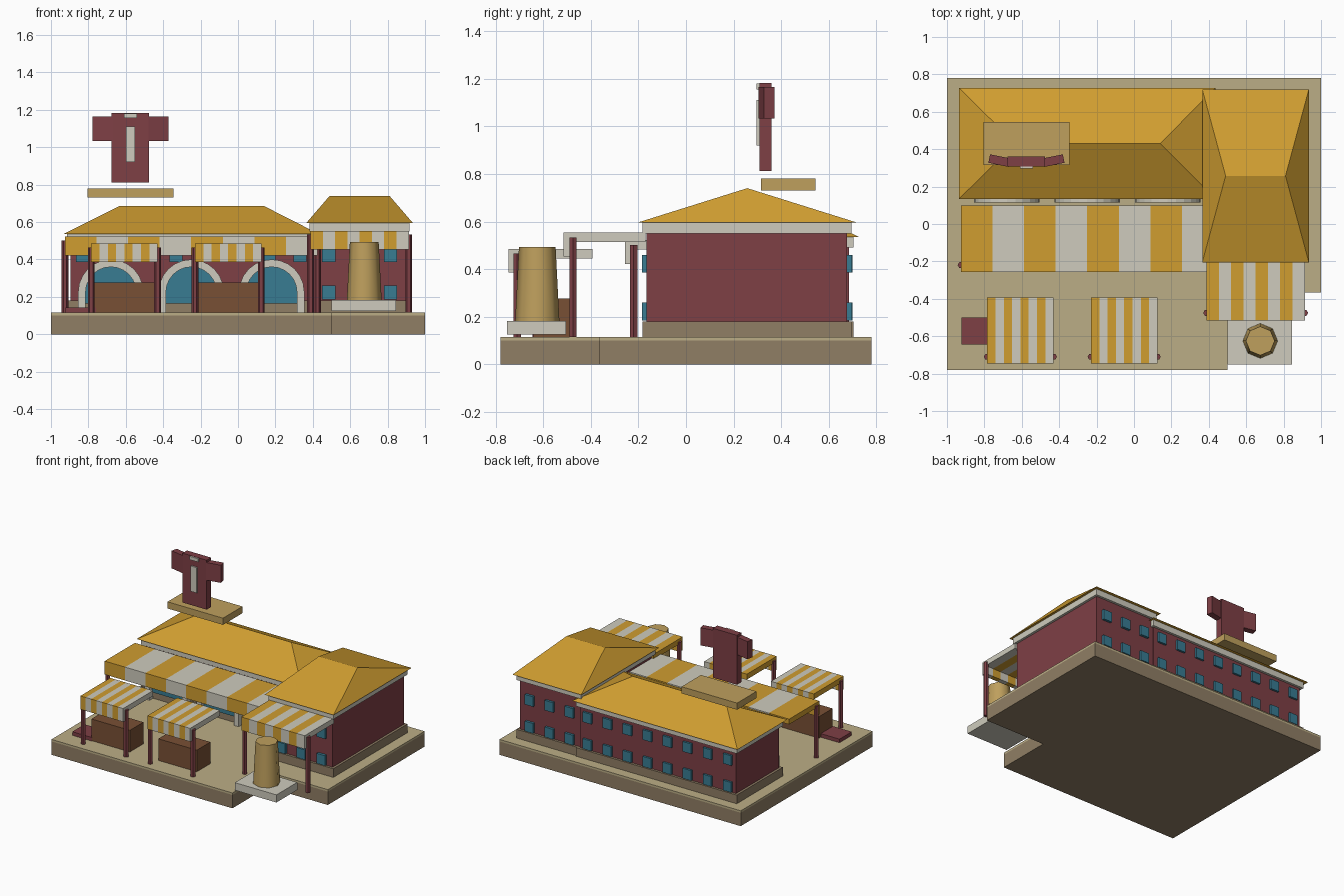
import bpy, bmesh, math
from mathutils import Matrix, Vector

if "Cube" in bpy.data.objects:
    bpy.data.objects.remove(bpy.data.objects["Cube"])

COLOURS = {
    "gold": (0.63, 0.34, 0.03), "cream": (0.62, 0.60, 0.51), "maroon": (0.21, 0.05, 0.06),
    "teal": (0.04, 0.20, 0.29), "paving": (0.50, 0.42, 0.24), "stone": (0.28, 0.21, 0.13),
    "wood": (0.19, 0.08, 0.035), "sand": (0.52, 0.35, 0.11),
}
MATS = {}
for key, c in COLOURS.items():
    MATS[key] = bpy.data.materials.new(key)
    MATS[key].diffuse_color = (*c, 1)


def finish(name, bm, *mats):
    bmesh.ops.recalc_face_normals(bm, faces=bm.faces)
    me = bpy.data.meshes.new(name)
    bm.to_mesh(me)
    bm.free()
    for m in mats:
        me.materials.append(MATS[m])
    ob = bpy.data.objects.new(name, me)
    bpy.context.collection.objects.link(ob)
    return ob


def box(name, mat, x, y, z, turn=0):
    """Box from three (min, max) ranges, optionally turned about its own z axis."""
    mid = Vector([(a + b) / 2 for a, b in (x, y, z)])
    size = [b - a for a, b in (x, y, z)]
    bm = bmesh.new()
    bmesh.ops.create_cube(bm, size=1, matrix=Matrix.Translation(mid)
                          @ Matrix.Rotation(turn, 4, "Z") @ Matrix.Diagonal((*size, 1)))
    return finish(name, bm, mat)


def extrude(name, mat, pts, vec):
    """Closed outline of 3D points swept along a vector."""
    bm = bmesh.new()
    f = bm.faces.new([bm.verts.new(p) for p in pts])
    r = bmesh.ops.extrude_face_region(bm, geom=[f])
    bmesh.ops.translate(bm, vec=vec, verts=[v for v in r["geom"] if isinstance(v, bmesh.types.BMVert)])
    if f.is_valid and all(len(e.link_faces) == 1 for e in f.edges):
        bm.faces.new(list(f.verts))
    return finish(name, bm, mat)


def cone(name, mat, sides, r1, r2, x, y, z, turn=0):
    bm = bmesh.new()
    bmesh.ops.create_cone(bm, cap_ends=True, segments=sides, radius1=r1, radius2=r2, depth=z[1] - z[0],
                          matrix=Matrix.Translation((x, y, sum(z) / 2)) @ Matrix.Rotation(turn, 4, "Z"))
    return finish(name, bm, mat)


def hip_roof(name, x, y, z, ridge_x):
    bm = bmesh.new()
    a, b, c, d = [bm.verts.new((px, py, z[0])) for px, py in
                  ((x[0], y[0]), (x[1], y[0]), (x[1], y[1]), (x[0], y[1]))]
    e, f = [bm.verts.new((px, sum(y) / 2, z[1])) for px in ridge_x]
    for face in ((a, b, f, e), (b, c, f), (c, d, e, f), (d, a, e), (a, d, c, b)):
        bm.faces.new(face)
    return finish(name, bm, "gold")


def awning(name, x, y, top, post_y, stripes=8):
    """Striped flat canopy with a front valance, and a post at each front corner."""
    lip, drop, thick = 0.035, 0.1, 0.04
    prof = [(y[0], top), (y[1], top), (y[1], top - thick), (y[0] + lip, top - thick),
            (y[0] + lip, top - drop), (y[0], top - drop)]
    bm = bmesh.new()
    rings = [[bm.verts.new((x[0] + (x[1] - x[0]) * i / stripes, py, pz)) for py, pz in prof]
             for i in range(stripes + 1)]
    for i in range(stripes):
        for j in range(6):
            k = (j + 1) % 6
            f = bm.faces.new((rings[i][j], rings[i][k], rings[i + 1][k], rings[i + 1][j]))
            f.material_index = i % 2
    bm.faces.new(rings[0])
    bm.faces.new(rings[-1]).material_index = 1
    finish(name, bm, "gold", "cream")
    for side, px in (("left", x[0]), ("right", x[1])):
        cone(f"{name}_post_{side}", "maroon", 6, 0.018, 0.018, px, post_y, (0.115, top - 0.02), math.pi / 2)


def block(name, x, y, top, cornice):
    """Walls with a projecting plinth below and a cornice above."""
    grow = lambda r, d: (r[0] - d, r[1] + d)
    box(name + "_walls", "maroon", x, y, (0.115, top))
    box(name + "_plinth", "stone", grow(x, 0.018), grow(y, 0.018), (0.115, 0.18))
    box(name + "_cornice", "cream", grow(x, 0.018), grow(y, 0.018), (top - cornice, top))


def windows(name, xs, y, rows):
    for i, x in enumerate(xs):
        for j, z in enumerate(rows):
            box(f"{name}_{i}_{j}", "teal", (x - 0.035, x + 0.035), y, (z, z + 0.075))


# Ground slab with a notched front right corner
ground = [(-1, -0.78), (0.5, -0.78), (0.5, -0.365), (1, -0.365), (1, 0.78), (-1, 0.78)]
extrude("ground_base", "stone", [(x, y, 0) for x, y in ground], (0, 0, 0.1))
extrude("ground_paving", "paving", [(x, y, 0.1) for x, y in ground], (0, 0, 0.015))

# Long hall and taller corner wing
block("hall", (-0.895, 0.4), (0.175, 0.685), 0.535, 0.045)
block("wing", (0.4, 0.9), (-0.165, 0.677), 0.595, 0.045)
hip_roof("hall_roof", (-0.935, 0.435), (0.135, 0.727), (0.535, 0.685), (-0.635, 0.14))
hip_roof("wing_roof", (0.365, 0.935), (-0.205, 0.72), (0.595, 0.74), (0.49, 0.81))

# Windows
hall_x = [-0.83 + 0.166 * i for i in range(8)]
wing_x = [0.485, 0.65, 0.815]
rows = (0.185, 0.385)
windows("hall_back_window", hall_x, (0.67, 0.7), rows)
windows("hall_front_window", hall_x, (0.155, 0.19), rows[1:])
windows("wing_back_window", wing_x, (0.66, 0.695), rows)
windows("wing_front_window", wing_x, (-0.185, -0.15), rows)


def arch_line(cx, r, bottom):
    arc = [(cx + r * math.cos(math.pi * i / 12), 0.225 + r * math.sin(math.pi * i / 12)) for i in range(13)]
    return [(cx + r, bottom)] + arc + [(cx - r, bottom)]


# Arcade: cream arch frames with glass
for i, cx in enumerate((-0.68, -0.25, 0.18)):
    frame = arch_line(cx, 0.175, 0.115) + arch_line(cx, 0.135, 0.115)[::-1]
    extrude(f"arch_frame_{i}", "cream", [(x, 0.115, z) for x, z in frame], (0, 0.065, 0))
    extrude(f"arch_glass_{i}", "teal", [(x, 0.145, z) for x, z in arch_line(cx, 0.136, 0.165)], (0, 0.033, 0))

# Striped canopies
awning("hall_awning", (-0.925, 0.425), (-0.257, 0.1), 0.522, -0.22)
awning("wing_awning", (0.388, 0.913), (-0.515, -0.17), 0.553, -0.475)
for i, x in enumerate((-0.785, -0.23)):
    awning(f"stall_awning_{i}", (x, x + 0.355), (-0.745, -0.392), 0.485, -0.71)
    box(f"stall_counter_{i}", "wood", (x + 0.018, x + 0.337), (-0.64, -0.48), (0.115, 0.277))
box("ground_mat", "maroon", (-0.922, -0.76), (-0.645, -0.5), (0.115, 0.142))

# Tapered pillar on a plinth
box("pillar_plinth", "cream", (0.5, 0.845), (-0.752, -0.505), (0.125, 0.182))
pillar = cone("pillar", "sand", 8, 0.093, 0.077, 0.675, -0.625, (0.182, 0.493))
bpy.context.view_layer.objects.active = pillar
pillar.select_set(True)
bpy.ops.object.shade_smooth_by_angle(angle=math.radians(50))

# Robe-shaped roof sign floating over its platform
box("sign_platform", "sand", (-0.805, -0.345), (0.315, 0.545), (0.73, 0.78))
box("sign_robe", "maroon", (-0.675, -0.475), (0.308, 0.36), (0.812, 1.182))
for s, side in ((-1, "left"), (1, "right")):
    cx = -0.575 + s * 0.145
    box(f"sign_sleeve_{side}", "maroon", (cx - 0.055, cx + 0.055), (0.316, 0.362), (1.033, 1.165), s * 0.2)
box("sign_sash", "cream", (-0.6, -0.55), (0.297, 0.312), (0.92, 1.11))
box("sign_collar", "cream", (-0.61, -0.54), (0.297, 0.312), (1.155, 1.18))

for m in bpy.data.materials:
    if m.users and not m.is_grease_pencil:
        m.use_nodes = True
        m.node_tree.nodes["Principled BSDF"].inputs["Base Color"].default_value = m.diffuse_color
